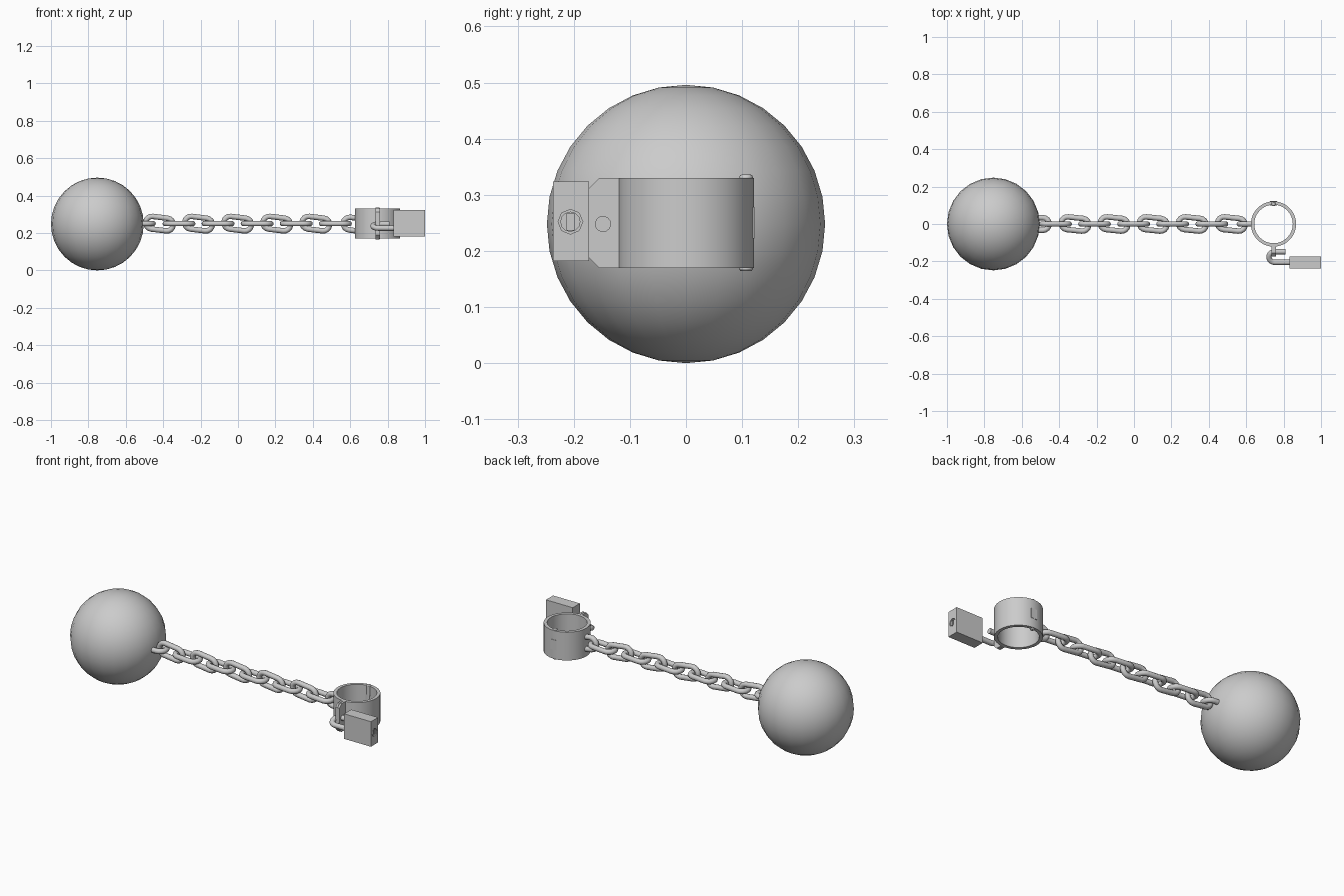
import bpy, bmesh, math
from mathutils import Vector, Matrix

if "Cube" in bpy.data.objects:
    bpy.data.objects.remove(bpy.data.objects["Cube"])

def smooth(o, angle=40):
    bpy.ops.object.select_all(action='DESELECT')
    o.select_set(True)
    bpy.context.view_layer.objects.active = o
    bpy.ops.object.shade_smooth_by_angle(angle=math.radians(angle))

def add_mesh(name, bm):
    bmesh.ops.recalc_face_normals(bm, faces=bm.faces)
    me = bpy.data.meshes.new(name)
    bm.to_mesh(me)
    bm.free()
    o = bpy.data.objects.new(name, me)
    bpy.context.collection.objects.link(o)
    return o

def cylinder(name, r, depth, loc, axis='Z', n=16, bevel=0):
    rot = {'X': (0, math.pi / 2, 0), 'Y': (math.pi / 2, 0, 0), 'Z': (0, 0, 0)}[axis]
    bpy.ops.mesh.primitive_cylinder_add(vertices=n, radius=r, depth=depth, location=loc, rotation=rot)
    o = bpy.context.object
    o.name = name
    if bevel:
        m = o.modifiers.new('bevel', 'BEVEL')
        m.width, m.segments, m.limit_method = bevel, 2, 'ANGLE'
    smooth(o)
    return o

def box(name, lo, hi):
    bpy.ops.mesh.primitive_cube_add(size=1, location=[(a + b) / 2 for a, b in zip(lo, hi)])
    o = bpy.context.object
    o.name = name
    o.scale = [b - a for a, b in zip(lo, hi)]
    return o

def cut(target, cutter):
    m = target.modifiers.new('cut', 'BOOLEAN')
    m.operation, m.object, m.solver = 'DIFFERENCE', cutter, 'EXACT'
    cutter.hide_render = True
    cutter.hide_viewport = True

def tube(name, pts, r, normal, closed=False, n=10):
    """Sweep a round section along a planar path with the given plane normal."""
    pts = [Vector(p) for p in pts]
    normal = Vector(normal).normalized()
    bm = bmesh.new()
    rings, k = [], len(pts)
    for i, p in enumerate(pts):
        a = pts[(i - 1) % k] if closed or i > 0 else p
        b = pts[(i + 1) % k] if closed or i < k - 1 else p
        side = normal.cross((b - a).normalized())
        rings.append([bm.verts.new(p + r * (math.cos(t) * side + math.sin(t) * normal))
                      for t in (2 * math.pi * j / n for j in range(n))])
    for i in range(k if closed else k - 1):
        a, b = rings[i], rings[(i + 1) % k]
        for j in range(n):
            bm.faces.new((a[j], a[(j + 1) % n], b[(j + 1) % n], b[j]))
    if not closed:
        bm.faces.new(rings[0])
        bm.faces.new(rings[-1])
    o = add_mesh(name, bm)
    smooth(o, 50)
    return o

def arc(cx, r, a0, a1, n=8):
    return [(cx + r * math.cos(a), r * math.sin(a), 0)
            for a in (math.radians(a0 + (a1 - a0) * i / n) for i in range(n + 1))]

Z = 0.25
WIRE, BEND, HALF = 0.0145, 0.034, 0.04

# Heavy ball
bpy.ops.mesh.primitive_uv_sphere_add(segments=24, ring_count=16, radius=0.248, location=(-0.752, 0, 0.248))
ball = bpy.context.object
ball.name = 'ball'
smooth(ball, 60)

# Chain of alternating links, upright ones sagging slightly
link_path = arc(HALF, BEND, -90, 90) + arc(-HALF, BEND, 90, 270)
for i in range(10):
    o = tube('chain_link', link_path, WIRE, (0, 0, 1), closed=True)
    o.location = (-0.42 + 0.1045 * i, 0, Z)
    o.rotation_euler = (math.pi / 2, math.radians(7), 0) if i % 2 == 0 else (0, 0, math.radians(-6))

# Staples joining the chain to the ball and to the cuff
ball_staple = tube('ball_staple', [(-0.08, -BEND, 0)] + arc(0, BEND, -90, 90) + [(-0.08, BEND, 0)], WIRE, (0, 0, 1))
ball_staple.location = (-0.488, 0, Z)
cuff_staple = tube('cuff_staple', [(0.036, BEND, 0)] + arc(0, BEND, 90, 270) + [(0.036, -BEND, 0)], WIRE, (0, 0, 1))
cuff_staple.location = (0.597, 0, Z)
cuff_staple.rotation_euler = (math.pi / 2, math.radians(7), 0)

# Cuff ring
CX = 0.746
bm = bmesh.new()
N = 32
rows = [[bm.verts.new((CX + r * math.cos(2 * math.pi * i / N), r * math.sin(2 * math.pi * i / N), z))
         for i in range(N)] for r, z in ((0.121, 0.17), (0.121, 0.33), (0.103, 0.33), (0.103, 0.17))]
for k in range(4):
    a, b = rows[k], rows[(k + 1) % 4]
    for i in range(N):
        bm.faces.new((a[i], a[(i + 1) % N], b[(i + 1) % N], b[i]))
cuff = add_mesh('cuff', bm)
smooth(cuff)

# Hinge at the back of the cuff
cylinder('hinge_pin', 0.012, 0.172, (CX, 0.107, Z), n=12, bevel=0.004)
box('hinge_knuckle', (CX - 0.018, 0.1, 0.222), (CX + 0.018, 0.1225, 0.278))

# Pair of chamfered lugs at the front of the cuff
lug_profile = [(-0.112, 0.17), (-0.155, 0.17), (-0.174, 0.189), (-0.174, 0.311), (-0.155, 0.33), (-0.112, 0.33)]
for x in (CX - 0.012, CX + 0.001):
    bm = bmesh.new()
    f = bm.faces.new([bm.verts.new((x, y, z)) for y, z in lug_profile])
    ext = bmesh.ops.extrude_face_region(bm, geom=[f])
    bmesh.ops.translate(bm, vec=(0.011, 0, 0), verts=[v for v in ext['geom'] if isinstance(v, bmesh.types.BMVert)])
    add_mesh('cuff_lug', bm)

# Padlock shackle, swung open with its short leg through the lugs
long_leg, short_leg = Vector((0, -0.205, 0.226)), Vector((0, -0.148, 0.248))
mid, half = (long_leg + short_leg) / 2, (short_leg - long_leg) / 2
X = Vector((1, 0, 0))
path = [long_leg + X * 0.86]
for i in range(11):
    t = math.pi * i / 10
    path.append(mid - half * math.cos(t) + X * (0.752 - half.length * math.sin(t)))
path.append(short_leg + X * 0.81)
tube('padlock_shackle', path, 0.0145, half.cross(X), n=12)

# Padlock body with a recessed keyhole
body = box('padlock_body', (0.832, -0.237, 0.182), (1.0, -0.173, 0.324))
cut(body, cylinder('keyhole_cutter', 0.022, 0.02, (1.0, -0.206, 0.252), 'X', 8))
plug = cylinder('lock_cylinder', 0.018, 0.02, (0.988, -0.206, 0.252), 'X', 12)
cut(plug, box('slot_cutter', (0.988, -0.212, 0.237), (1.01, -0.2, 0.267)))
